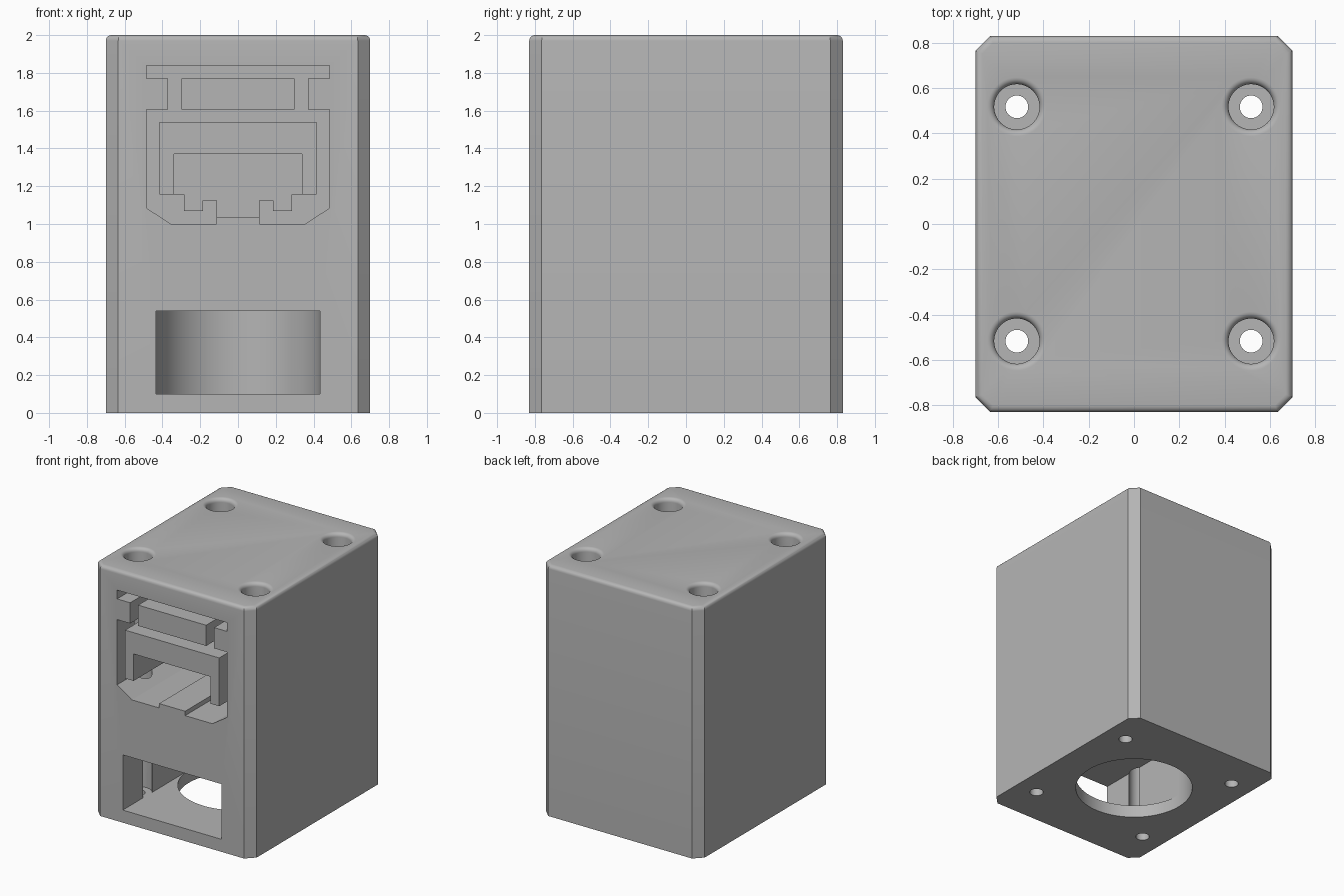
import bpy, bmesh, math

if "Cube" in bpy.data.objects:
    bpy.data.objects.remove(bpy.data.objects["Cube"])

W, D, H = 0.70, 0.83, 2.0        # half width, half depth, height
CHAMFER, FILLET = 0.066, 0.03
SLOT = 0.435                     # half width of slot and radius of floor hole
FLOOR, SLOT_TOP = 0.10, 0.54
SCREW = 0.517

grey = bpy.data.materials.new("plain grey")
grey.use_nodes = True
grey.diffuse_color = (0.46, 0.46, 0.46, 1)
grey.node_tree.nodes["Principled BSDF"].inputs["Base Color"].default_value = grey.diffuse_color


def finish(name, bm):
    bmesh.ops.recalc_face_normals(bm, faces=bm.faces)
    mesh = bpy.data.meshes.new(name)
    bm.to_mesh(mesh)
    bm.free()
    mesh.materials.append(grey)
    obj = bpy.data.objects.new(name, mesh)
    bpy.context.collection.objects.link(obj)
    return obj


def extrude(bm, points, vector):
    face = bm.faces.new([bm.verts.new(p) for p in points])
    new = bmesh.ops.extrude_face_region(bm, geom=[face])["geom"]
    bmesh.ops.translate(bm, vec=vector,
                        verts=[v for v in new if isinstance(v, bmesh.types.BMVert)])


def prism(name, outline, y0, y1):
    """Front outline in x and z, pushed back from y0 to y1."""
    bm = bmesh.new()
    extrude(bm, [(x, y0, z) for x, z in outline], (0, y1 - y0, 0))
    return finish(name, bm)


def mirrored(half):
    return half + [(-x, z) for x, z in reversed(half)]


def rect(x, z0, z1):
    return mirrored([(x, z0), (x, z1)])


def lathe(name, profile, x, y, steps=64):
    """Closed turned solid from a radius and height profile."""
    bm = bmesh.new()
    rings = [[bm.verts.new((x + r * math.cos(2 * math.pi * i / steps),
                            y + r * math.sin(2 * math.pi * i / steps), z))
              for i in range(steps)] for r, z in profile]
    for low, high in zip(rings, rings[1:]):
        for i in range(steps):
            j = (i + 1) % steps
            bm.faces.new((low[i], low[j], high[j], high[i]))
    bm.faces.new(rings[0])
    bm.faces.new(rings[-1])
    return finish(name, bm)


def cut(obj, cutters):
    """Subtract the cutters, bake the result and drop the cutters."""
    for c in cutters:
        c.hide_render = True
        mod = obj.modifiers.new("cut", 'BOOLEAN')
        mod.operation, mod.solver, mod.object = 'DIFFERENCE', 'EXACT', c
    graph = bpy.context.evaluated_depsgraph_get()
    mesh = bpy.data.meshes.new_from_object(obj.evaluated_get(graph))
    obj.modifiers.clear()
    obj.data = mesh
    for c in cutters:
        bpy.data.objects.remove(c)


# Block with chamfered uprights and a rounded top rim
bm = bmesh.new()
a, b = W - CHAMFER, D - CHAMFER
corner = [(W, b), (a, D)]
half = corner + [(-x, y) for x, y in reversed(corner)]
extrude(bm, [(x, y, 0) for x, y in half + [(-x, -y) for x, y in half]], (0, 0, H))
rim = [e for e in bm.edges if all(v.co.z > H - 0.01 for v in e.verts)]
bmesh.ops.bevel(bm, geom=rim, offset=FILLET, segments=5, profile=0.5, affect='EDGES')
housing = finish("housing", bm)

# Screw shafts: narrow through the floor, wide above, flared at the top
arc = [math.radians(15 * i) for i in range(7)]
shaft = [(0.05, -0.1), (0.05, FLOOR), (0.10, FLOOR)]
shaft += [(0.10 + FILLET * (1 - math.cos(t)), H - FILLET + FILLET * math.sin(t)) for t in arc]
shaft.append((0.10 + FILLET, H + 0.1))
cutters = [lathe("screw_cutter", shaft, sx * SCREW, sy * SCREW)
           for sx in (-1, 1) for sy in (-1, 1)]

# Round floor hole and the slot that leads to it
cutters.append(lathe("floor_hole_cutter", [(SLOT, -0.1), (SLOT, SLOT_TOP)], 0, 0, 96))
cutters.append(prism("slot_cutter", rect(SLOT, FLOOR, SLOT_TOP), -1, 0))

# Socket recess, leaving the latch block and the plug core standing
recess_outline = mirrored([(0.355, 1.0), (0.485, 1.085), (0.485, 1.605), (0.37, 1.605),
                           (0.37, 1.77), (0.485, 1.77), (0.485, 1.84)])
core_outline = mirrored([(0.115, 0.9), (0.115, 1.125), (0.185, 1.125), (0.185, 1.07),
                         (0.285, 1.07), (0.285, 1.155), (0.415, 1.155), (0.415, 1.54)])
recess = prism("recess_cutter", recess_outline, -0.9, 0.35)
cut(recess, [prism("latch_block", rect(0.3, 1.605, 1.77), -1, 0.5),
             prism("plug_core", core_outline, -1, 0.5)])
cutters.append(recess)

# Opening inside the plug core
cutters.append(prism("opening_cutter", rect(0.34, 1.035, 1.37), -1, 0.1))

for c in cutters:
    cut(housing, [c])

# Smooth curves, sharp edges
bpy.ops.object.select_all(action='DESELECT')
housing.select_set(True)
bpy.context.view_layer.objects.active = housing
bpy.ops.object.shade_smooth_by_angle(angle=math.radians(25))
